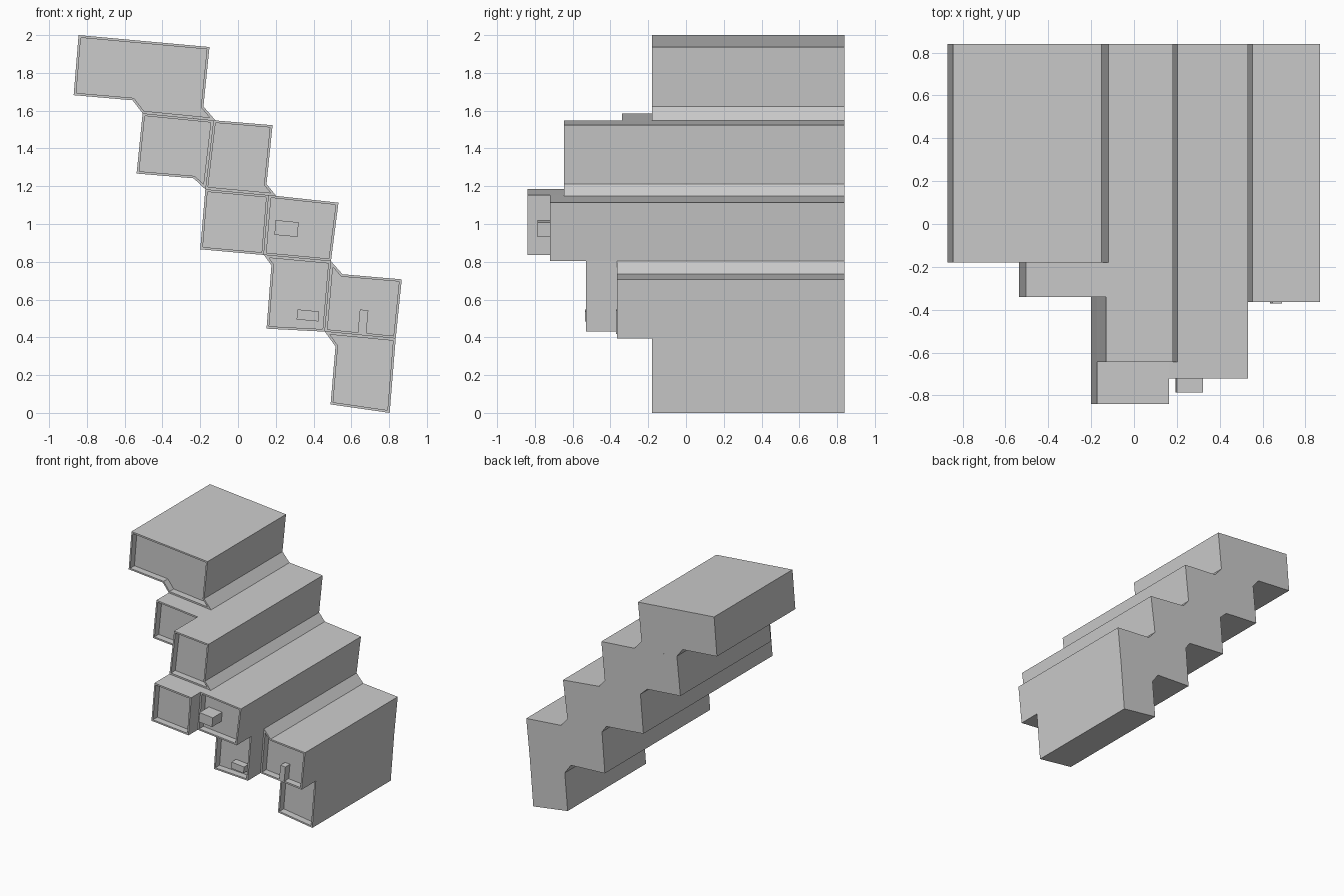
import bpy, bmesh, math
from mathutils import Matrix

if "Cube" in bpy.data.objects:
    bpy.data.objects.remove(bpy.data.objects["Cube"])

BACK = 0.84      # common rear plane
RIM = 0.013      # width of the raised frame round each front
RECESS = 0.055   # depth of the front panel behind the frame
TILT = math.radians(5.3)


def finish(bm, name):
    bmesh.ops.recalc_face_normals(bm, faces=bm.faces[:])
    mesh = bpy.data.meshes.new(name)
    bm.to_mesh(mesh)
    bm.free()
    bpy.context.collection.objects.link(bpy.data.objects.new(name, mesh))


def block(name, front, profile):
    """Extrude an x/z profile from the front to the rear plane, with a recessed front panel."""
    bm = bmesh.new()
    profile = profile[::-1]
    fv = [bm.verts.new((x, front, z)) for x, z in profile]
    bv = [bm.verts.new((x, BACK, z)) for x, z in profile]
    n = len(profile)
    face = bm.faces.new(fv)
    bm.faces.new(bv[::-1])
    for i in range(n):
        j = (i + 1) % n
        bm.faces.new((fv[j], fv[i], bv[i], bv[j]))
    bm.normal_update()
    bmesh.ops.inset_region(bm, faces=[face], thickness=RIM, use_even_offset=True)
    panel = bmesh.ops.extrude_discrete_faces(bm, faces=[face])["faces"][0]
    bmesh.ops.translate(bm, verts=panel.verts[:], vec=(0, RECESS, 0))
    finish(bm, name)


def knob(name, x, z, w, h, y0, y1):
    """Small tilted box standing out from a front panel."""
    bm = bmesh.new()
    m = (Matrix.Translation((x, (y0 + y1) / 2, z)) @ Matrix.Rotation(TILT, 4, 'Y')
         @ Matrix.Diagonal((w, y1 - y0, h, 1)))
    bmesh.ops.create_cube(bm, size=1, matrix=m)
    finish(bm, name)


# Corners shared by neighbouring blocks
a = (-0.505, 1.586)
b = (-0.13, 1.549)
c = (-0.173, 1.184)
d = (0.163, 1.153)
e = (0.137, 0.836)
f = (0.492, 0.803)
g = (0.46, 0.43)
h = (0.835, 0.394)

# Stepped blocks, top to bottom
block("top_block", -0.18, [(-0.844, 2.0), (-0.151, 1.937), (-0.183, 1.622),
                           (-0.119, 1.548), a, (-0.558, 1.655), (-0.87, 1.682)])
block("upper_left_block", -0.34, [a, b, c, (-0.235, 1.242), (-0.537, 1.267)])
block("upper_right_block", -0.645, [b, (0.183, 1.523), (0.151, 1.211), (0.204, 1.147), d, c])
block("middle_left_block", -0.84, [c, d, e, (-0.2, 0.866)])
block("middle_right_block", -0.72, [d, (0.532, 1.113), f, e])
block("lower_left_block", -0.53, [e, f, g, (0.151, 0.446), (0.177, 0.781)])
block("lower_right_block", -0.365, [f, (0.553, 0.734), (0.867, 0.707), h, g])
block("bottom_block", -0.18, [g, h, (0.803, 0.0), (0.49, 0.045), (0.516, 0.352)])

# Small boxes on the front panels
knob("middle_knob", 0.257, 0.976, 0.122, 0.078, -0.787, -0.66)
knob("lower_left_knob", 0.37, 0.516, 0.115, 0.053, -0.535, -0.47)
knob("lower_right_knob", 0.662, 0.483, 0.045, 0.125, -0.37, -0.305)
